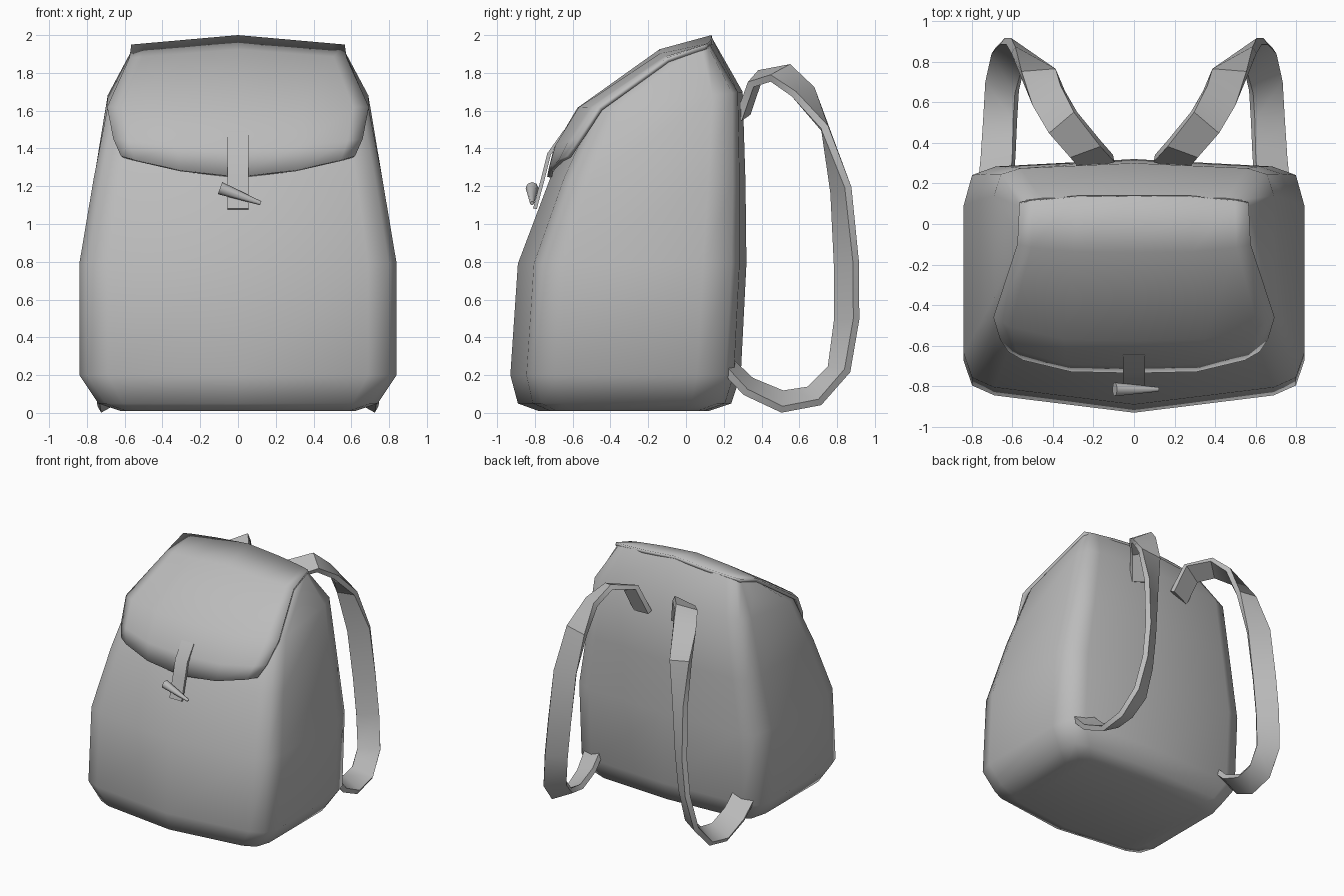
import bpy, bmesh, math
from mathutils import Vector

cube = bpy.data.objects.get("Cube")
if cube:
    bpy.data.objects.remove(cube, do_unlink=True)

GREY = (0.5, 0.5, 0.5, 1)
fabric = bpy.data.materials.new("grey_fabric")
fabric.use_nodes = True
fabric.diffuse_color = GREY
fabric.node_tree.nodes["Principled BSDF"].inputs["Base Color"].default_value = GREY


def finish(name, bm, angle):
    """Turn a bmesh into a shaded object."""
    bmesh.ops.recalc_face_normals(bm, faces=bm.faces)
    mesh = bpy.data.meshes.new(name)
    bm.to_mesh(mesh)
    bm.free()
    mesh.materials.append(fabric)
    obj = bpy.data.objects.new(name, mesh)
    bpy.context.collection.objects.link(obj)
    bpy.ops.object.select_all(action='DESELECT')
    obj.select_set(True)
    bpy.context.view_layer.objects.active = obj
    bpy.ops.object.shade_smooth_by_angle(angle=math.radians(angle))
    return obj


def bridge(bm, a, b):
    for i in range(len(a)):
        j = (i + 1) % len(a)
        bm.faces.new((a[i], a[j], b[j], b[i]))


def ribbon(name, path, widths, width, thick, side=1):
    """Sweep a flat strap along a path; widths gives the across direction."""
    bm = bmesh.new()
    pts = [Vector(p) for p in path]
    rings = []
    for i, p in enumerate(pts):
        along = (pts[min(i + 1, len(pts) - 1)] - pts[max(i - 1, 0)]).normalized()
        across = Vector(widths[i])
        across = (across - along * across.dot(along)).normalized()
        normal = along.cross(across)
        ring = []
        for u, v in ((-1, -1), (1, -1), (1, 1), (-1, 1)):
            q = p + across * u * width / 2 + normal * v * thick / 2
            ring.append(bm.verts.new((q.x * side, q.y, q.z)))
        rings.append(ring)
    for a, b in zip(rings, rings[1:]):
        bridge(bm, a, b)
    bm.faces.new(rings[0])
    bm.faces.new(rings[-1])
    return finish(name, bm, 35)


# Body: stacked rounded sections (half width, front y, back y, front z, back z, crown)
SECTIONS = [
    (0.62, -0.78, 0.12, 0.01, 0.01, 0),
    (0.74, -0.89, 0.24, 0.05, 0.05, 0),
    (0.84, -0.93, 0.29, 0.20, 0.20, 0),
    (0.84, -0.89, 0.32, 0.79, 0.79, 0),
    (0.765, -0.72, 0.315, 1.24, 1.22, 0),
    (0.69, -0.54, 0.30, 1.60, 1.70, 0),
    (0.56, -0.13, 0.135, 1.91, 1.99, 0.05),
]
# Half outline: x fraction, depth fraction from front to back
OUTLINE = [(0, 0), (0.82, 0.07), (0.95, 0.11), (1, 0.21),
           (1, 0.81), (0.95, 0.935), (0.81, 0.97), (0, 1)]
bm = bmesh.new()
rings = []
loop = OUTLINE + [(-x, d) for x, d in OUTLINE[-2:0:-1]]
for w, yf, yb, zf, zb, crown in SECTIONS:
    rings.append([bm.verts.new((x * w, yf + (yb - yf) * d,
                                zf + (zb - zf) * d - crown * abs(x))) for x, d in loop])
for a, b in zip(rings, rings[1:]):
    bridge(bm, a, b)
n = len(loop)
for ring in (rings[0], rings[-1]):
    for i in range(3):
        bm.faces.new((ring[i], ring[i + 1], ring[6 - i], ring[7 - i]))
        bm.faces.new((ring[-i], ring[-i - 1], ring[(8 + i) % n], ring[7 + i]))
finish("bag_body", bm, 55)

# Flap: rows of centre (y, z) and edge (x, y, z)
ROWS = [
    ((-0.735, 1.25), (0.62, -0.63, 1.36)),
    ((-0.70, 1.40), (0.66, -0.57, 1.45)),
    ((-0.575, 1.615), (0.693, -0.46, 1.62)),
    ((-0.14, 1.925), (0.575, -0.10, 1.88)),
    ((0.135, 2.0), (0.565, 0.10, 1.95)),
]
bm = bmesh.new()
grid = []
for k, ((cy, cz), (ex, ey, ez)) in enumerate(ROWS):
    row = []
    for c in (-1, -0.88, -0.5, 0, 0.5, 0.88, 1):
        t = abs(c)
        rise = t ** 1.6 if k < 2 else t
        row.append(bm.verts.new((c * ex, cy + (ey - cy) * t ** 4, cz + (ez - cz) * rise)))
    grid.append(row)
for a, b in zip(grid, grid[1:]):
    for i in range(len(a) - 1):
        bm.faces.new((a[i], a[i + 1], b[i + 1], b[i]))
flap = finish("top_flap", bm, 50)
if flap.data.polygons[0].normal.y > 0:
    flap.data.flip_normals()
shell = flap.modifiers.new("thickness", 'SOLIDIFY')
shell.thickness = 0.025
shell.offset = -1

# Closure tab and wooden-style toggle
ribbon("closure_tab",
       [(0, -0.64, 1.49), (0, -0.725, 1.37), (0, -0.755, 1.25), (0, -0.80, 1.08)],
       [(1, 0, 0)] * 4, 0.11, 0.02)

bm = bmesh.new()
start, end = Vector((-0.095, -0.815, 1.19)), Vector((0.12, -0.815, 1.11))
axis = (end - start).normalized()
up = axis.cross(Vector((0, 1, 0)))
toggle = []
for t, r in ((0, 0.034), (1, 0.011)):
    toggle.append([bm.verts.new(start.lerp(end, t) + r * (
        up * math.cos(i * math.tau / 8) + Vector((0, 1, 0)) * math.sin(i * math.tau / 8)))
        for i in range(8)])
bridge(bm, *toggle)
for ring in toggle:
    bm.faces.new(ring)
finish("toggle", bm, 50)

# Shoulder straps: looped ribbons that twist along their length
PATH = [(0.18, 0.30, 1.57), (0.24, 0.37, 1.77), (0.35, 0.50, 1.80), (0.42, 0.62, 1.70),
        (0.47, 0.74, 1.50), (0.52, 0.82, 1.18), (0.55, 0.85, 0.78), (0.58, 0.85, 0.49),
        (0.62, 0.81, 0.23), (0.65, 0.68, 0.09), (0.66, 0.51, 0.06), (0.67, 0.33, 0.14),
        (0.68, 0.22, 0.25)]
TOP, MID, LOW = (0.9, -0.35, -0.4), (0.8, 0.6, 0), (0.85, 0.1, -0.5)
ACROSS = [TOP] * 4 + [(0.9, 0.1, -0.3), (0.85, 0.45, 0)] + [MID] * 2 + \
    [(0.85, 0.4, -0.3)] + [LOW] * 4
for name, side in (("left", 1), ("right", -1)):
    ribbon(name + "_shoulder_strap", PATH, ACROSS, 0.17, 0.04, side)
